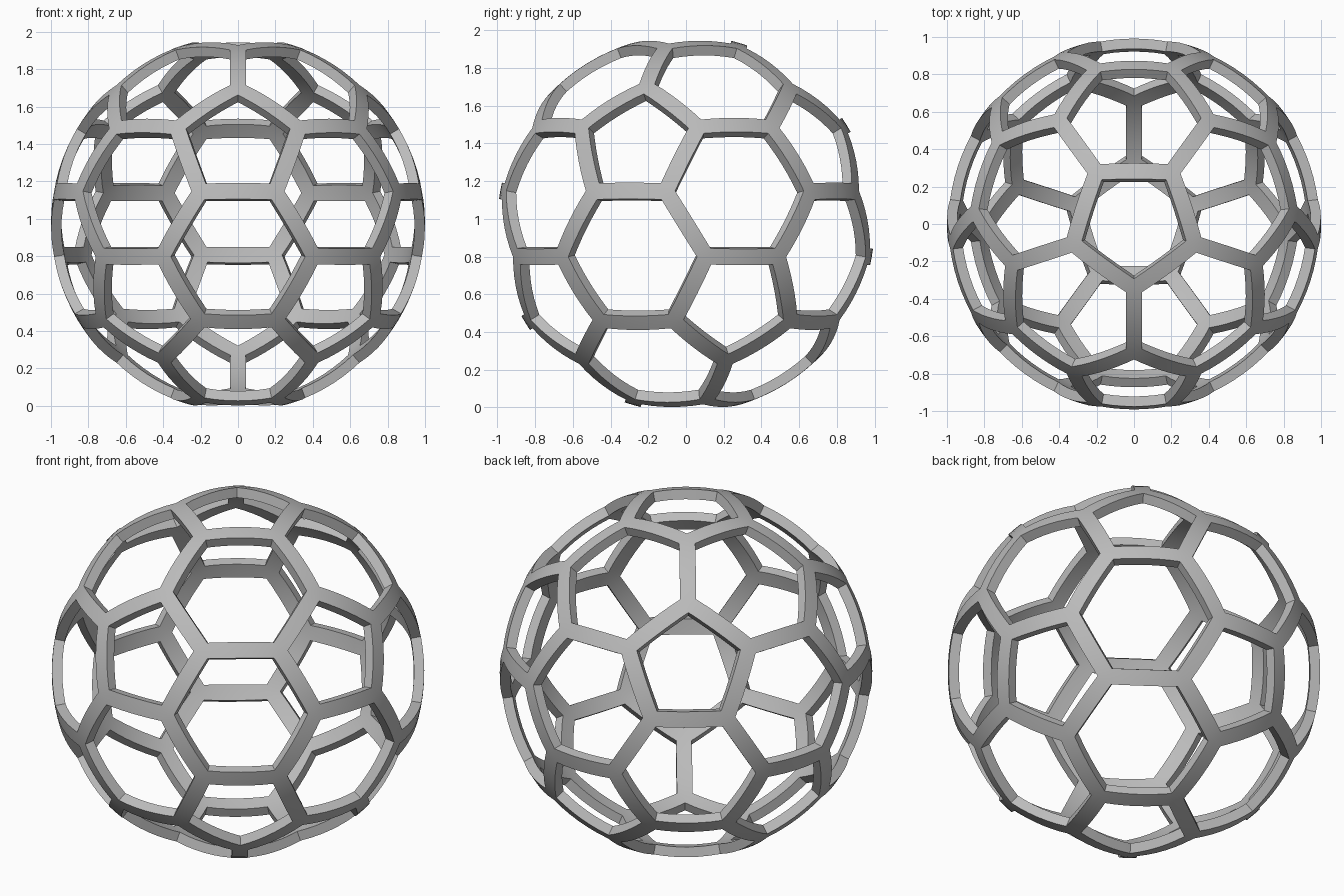
import bpy, bmesh, math
from mathutils import Matrix

RADIUS = 1.0       # outer surface of the shell
BAR_HALF = 0.045   # half the width of a bar
THICK = 0.055      # radial depth of a bar
CENTRE_Z = 0.973

cube = bpy.data.objects.get("Cube")
if cube:
    bpy.data.objects.remove(cube, do_unlink=True)

# Icosahedron with a corner on top and an upper ring corner facing the front
ico = bmesh.new()
bmesh.ops.create_icosphere(ico, subdivisions=1, radius=1)
ring = next(v.co for v in ico.verts if 0.3 < v.co.z < 0.6)
turn = -math.pi / 2 - math.atan2(ring.y, ring.x)
ico.transform(Matrix.Rotation(turn, 4, 'Z'))

# Cut every corner off at a third of each edge: 12 pentagons and 20 hexagons
ball = bmesh.new()
for e in ico.edges:
    a, b = (v.co for v in e.verts)
    for t in (1 / 3, 2 / 3):
        ball.verts.new(a.lerp(b, t).normalized() * RADIUS)
ico.free()
bmesh.ops.convex_hull(ball, input=ball.verts[:])
bmesh.ops.dissolve_limit(ball, angle_limit=math.radians(2),
                         verts=ball.verts[:], edges=ball.edges[:])
bmesh.ops.recalc_face_normals(ball, faces=ball.faces[:])

# Open each panel, leaving only the bars
panels = ball.faces[:]
bmesh.ops.inset_individual(ball, faces=panels, thickness=BAR_HALF,
                           use_even_offset=True)
bmesh.ops.delete(ball, geom=panels, context='FACES')

# Bend the bars onto the sphere
bars = [e for e in ball.edges if e.calc_length() > 0.15]
bmesh.ops.subdivide_edges(ball, edges=bars, cuts=5, use_grid_fill=True)
for v in ball.verts:
    v.co = v.co.normalized() * RADIUS

mesh = bpy.data.meshes.new("ball_frame")
ball.to_mesh(mesh)
ball.free()
frame = bpy.data.objects.new("ball_frame", mesh)
bpy.context.collection.objects.link(frame)
frame.location.z = CENTRE_Z

# Give the bars depth towards the centre
solid = frame.modifiers.new("depth", 'SOLIDIFY')
solid.thickness = THICK
solid.offset = -1

grey = bpy.data.materials.new("grey")
grey.use_nodes = True
colour = (0.5, 0.5, 0.5, 1)
grey.diffuse_color = colour
grey.node_tree.nodes["Principled BSDF"].inputs["Base Color"].default_value = colour
mesh.materials.append(grey)

bpy.context.view_layer.objects.active = frame
frame.select_set(True)
bpy.ops.object.modifier_apply(modifier="depth")
bpy.ops.object.shade_smooth_by_angle(angle=math.radians(30))
